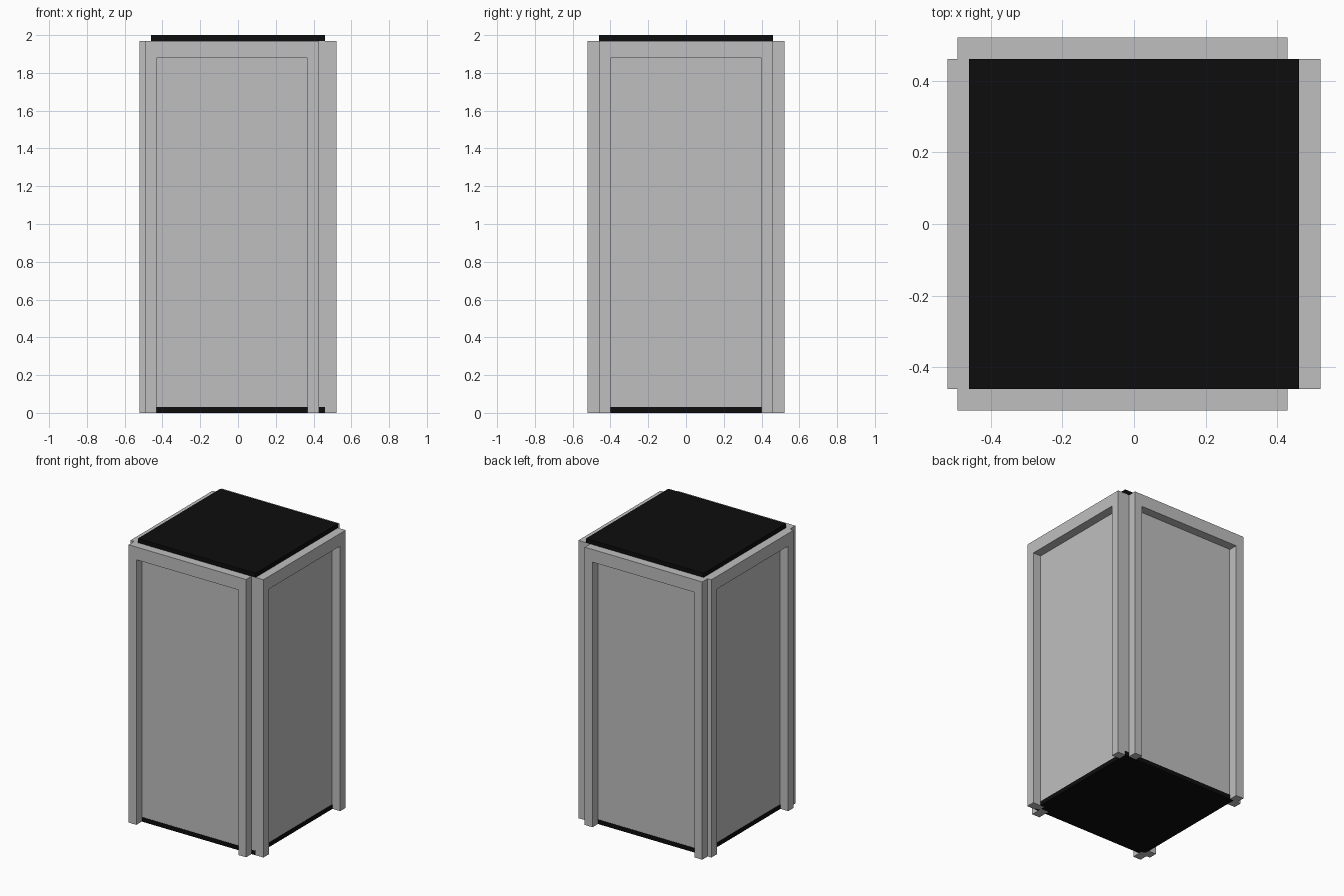
import bpy, bmesh
from mathutils import Matrix
from math import radians

if "Cube" in bpy.data.objects:
    bpy.data.objects.remove(bpy.data.objects["Cube"])


def material(name, value):
    m = bpy.data.materials.new(name)
    m.diffuse_color = (value, value, value, 1)
    m.use_nodes = True
    m.node_tree.nodes["Principled BSDF"].inputs["Base Color"].default_value = m.diffuse_color
    return m


GREY = material("light grey", 0.52)
BLACK = material("black", 0.004)


def finish(name, bm, mat):
    bmesh.ops.recalc_face_normals(bm, faces=bm.faces)
    me = bpy.data.meshes.new(name)
    bm.to_mesh(me)
    bm.free()
    me.materials.append(mat)
    ob = bpy.data.objects.new(name, me)
    bpy.context.collection.objects.link(ob)
    return ob


def box(name, lo, hi, mat):
    bm = bmesh.new()
    bmesh.ops.create_cube(bm, size=1)
    for v in bm.verts:
        v.co = [lo[i] + (v.co[i] + 0.5) * (hi[i] - lo[i]) for i in range(3)]
    return finish(name, bm, mat)


def frame(name, shift, angle):
    """Door-shaped frame: two posts and a head rail, outer face at y=-0.522."""
    h, o, top, head = 0.461, 0.40, 1.97, 1.88
    profile = [(-h, 0), (-o, 0), (-o, head), (o, head), (o, 0), (h, 0), (h, top), (-h, top)]
    bm = bmesh.new()
    face = bm.faces.new([bm.verts.new((x + shift, -0.522, z)) for x, z in profile])
    ext = bmesh.ops.extrude_face_region(bm, geom=[face])
    verts = [g for g in ext["geom"] if isinstance(g, bmesh.types.BMVert)]
    bmesh.ops.translate(bm, verts=verts, vec=(0, 0.092, 0))
    bm.transform(Matrix.Rotation(radians(angle), 4, 'Z'))
    return finish(name, bm, GREY)


def panel(name, angle):
    """Thin wall panel recessed behind a frame."""
    ob = box(name, (-0.44, -0.459, 0.03), (0.44, -0.44, 1.97), GREY)
    ob.data.transform(Matrix.Rotation(radians(angle), 4, 'Z'))


# Floor and roof slabs
S = 0.4615
box("floor_slab", (-S, -S, 0), (S, S, 0.031), BLACK)
box("roof_slab", (-S, -S, 1.969), (S, S, 2.0), BLACK)

# Four frames and panels; front and back frames sit slightly to the left
for side, angle, shift in (("front", 0, -0.032), ("right", 90, 0),
                           ("back", 180, 0.032), ("left", 270, 0)):
    frame(side + "_frame", shift, angle)
    panel(side + "_panel", angle)
